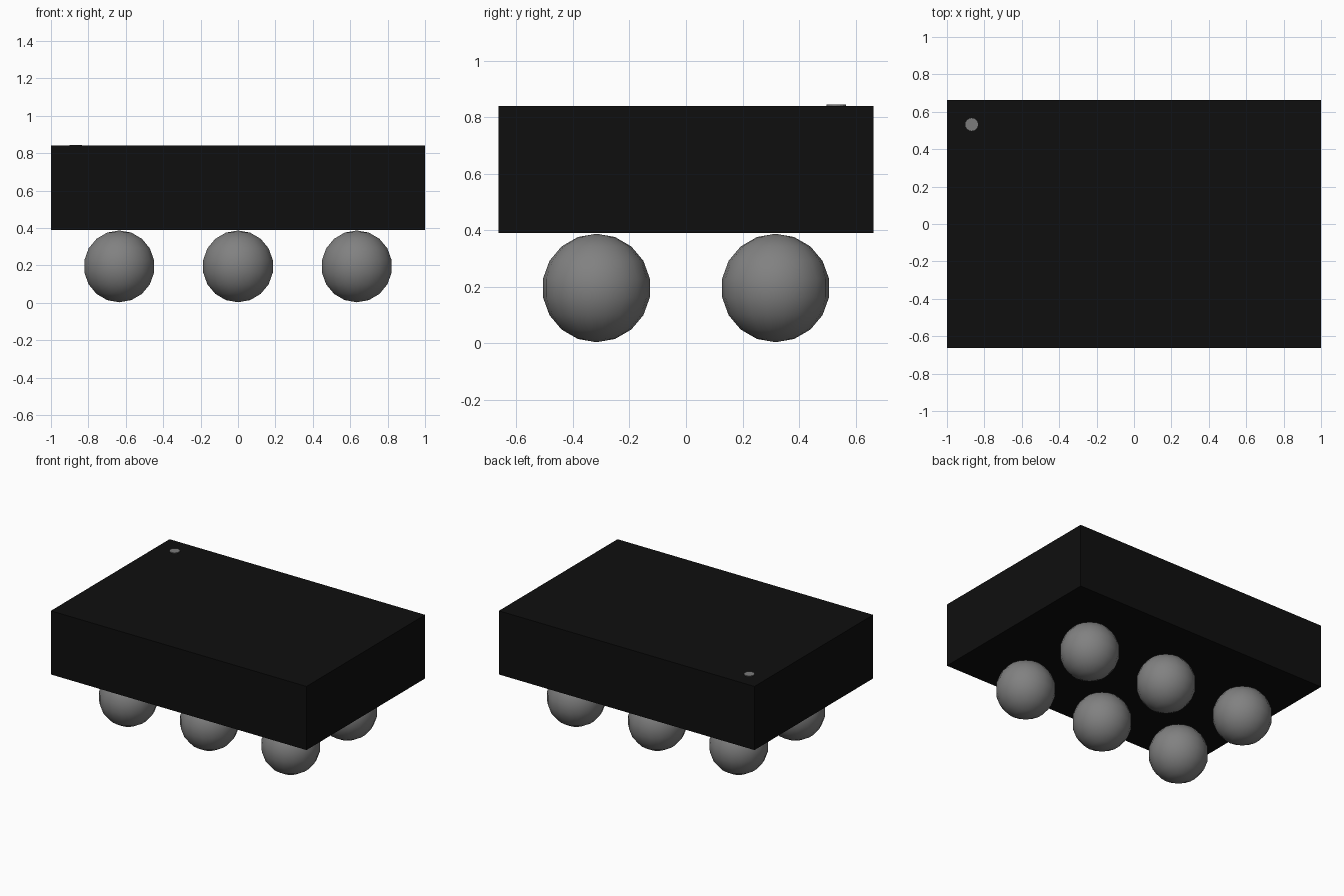
import bpy
import math

cube = bpy.data.objects.get("Cube")
if cube:
    bpy.data.objects.remove(cube, do_unlink=True)


def material(name, value):
    mat = bpy.data.materials.new(name)
    mat.use_nodes = True
    colour = (value, value, value, 1.0)
    mat.diffuse_color = colour
    mat.node_tree.nodes["Principled BSDF"].inputs["Base Color"].default_value = colour
    return mat


def finish(name, mat):
    obj = bpy.context.object
    obj.name = name
    obj.data.materials.append(mat)
    return obj


black = material("package black", 0.0045)
grey = material("solder grey", 0.22)
marker_grey = material("marker grey", 0.2)

# Rectangular package body
bpy.ops.mesh.primitive_cube_add(size=1, location=(0, 0, 0.615))
body = finish("package_body", black)
body.scale = (2.0, 1.326, 0.45)
bpy.ops.object.transform_apply(location=False, rotation=False, scale=True)

# Round marker at the back right corner of the top
bpy.ops.mesh.primitive_cylinder_add(
    vertices=16, radius=0.034, depth=0.009, location=(-0.868, 0.532, 0.8405))
finish("corner_marker", marker_grey)

# Two rows of three solder balls
for row, y in (("front", -0.317), ("back", 0.317)):
    for column, x in (("right", -0.635), ("middle", 0.0), ("left", 0.635)):
        bpy.ops.mesh.primitive_uv_sphere_add(
            segments=18, ring_count=9, radius=0.192, location=(x, y, 0.195))
        finish(f"solder_ball_{row}_{column}", grey)
        bpy.ops.object.shade_smooth_by_angle(angle=math.radians(40))
